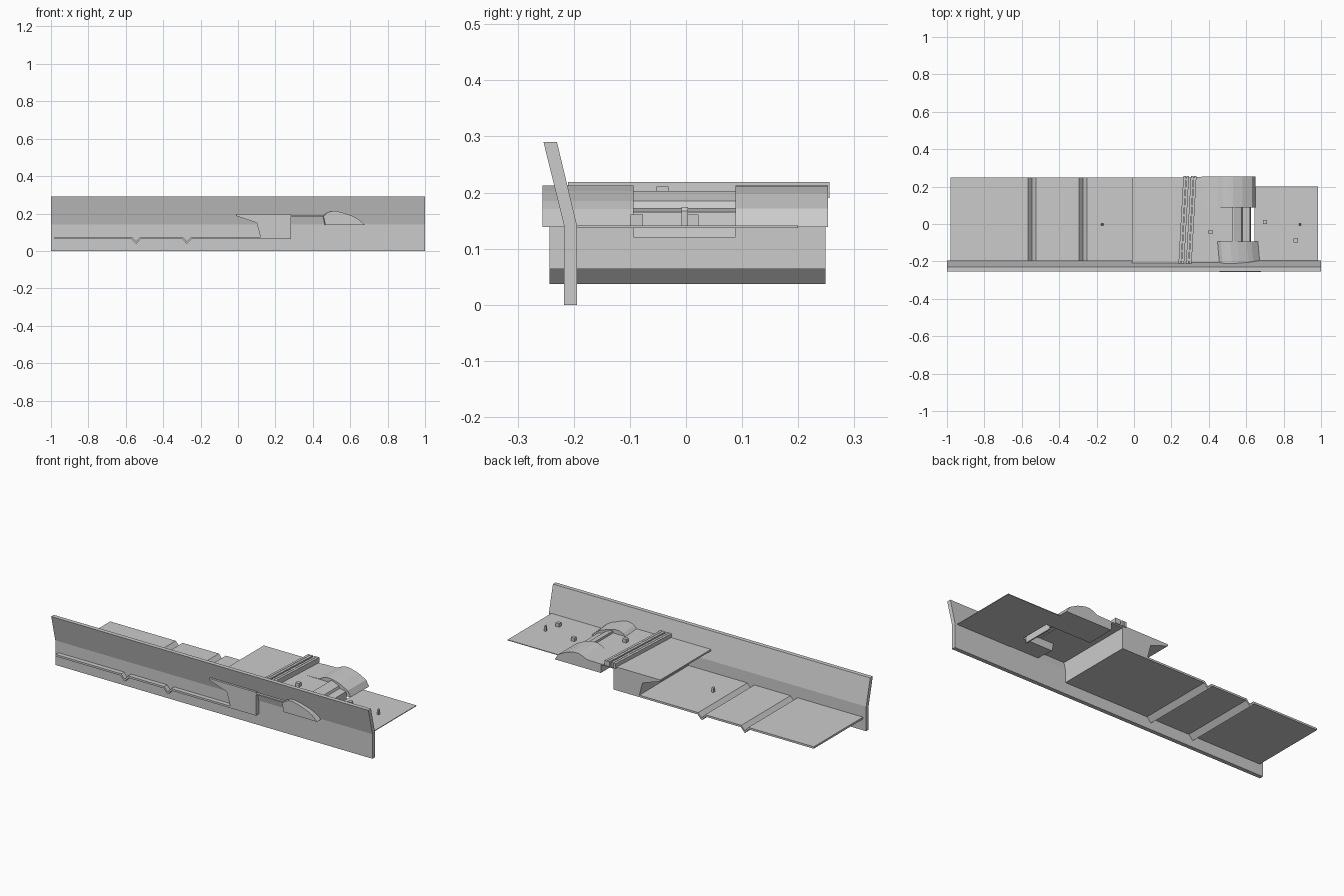
import bpy, bmesh


def prism(name, pts, a, b, axis='y', shear=0.0):
    """Extrude a closed profile. axis y: pts are (x, z); axis x: pts are (y, z)."""
    bm = bmesh.new()
    rings = []
    for t, s in ((a, -shear / 2), (b, shear / 2)):
        rings.append([bm.verts.new((u + s, t, z) if axis == 'y' else (t, u, z))
                      for u, z in pts])
    n = len(pts)
    for i in range(n):
        j = (i + 1) % n
        bm.faces.new((rings[0][i], rings[0][j], rings[1][j], rings[1][i]))
    caps = [bm.faces.new(rings[0]), bm.faces.new(rings[1][::-1])]
    bmesh.ops.recalc_face_normals(bm, faces=bm.faces[:])
    bmesh.ops.triangulate(bm, faces=caps)
    me = bpy.data.meshes.new(name)
    bm.to_mesh(me)
    bm.free()
    ob = bpy.data.objects.new(name, me)
    bpy.context.collection.objects.link(ob)
    return ob


def box(name, x0, x1, y0, y1, z0, z1):
    return prism(name, [(x0, z0), (x1, z0), (x1, z1), (x0, z1)], y0, y1)


# long side wall, leaning outwards at the top
prism("side_wall", [(-0.217, 0), (-0.194, 0), (-0.194, 0.14), (-0.230, 0.29),
                    (-0.254, 0.29), (-0.217, 0.14)], -1, 1, axis='x')

# lower floor with two V grooves, rising to the overhanging step
top, under = [(-0.98, 0.075)], [(-0.98, 0.064)]
for gx in (-0.545, -0.273):
    top += [(gx - 0.022, 0.075), (gx, 0.05), (gx + 0.022, 0.075)]
    under += [(gx - 0.026, 0.064), (gx, 0.037), (gx + 0.026, 0.064)]
step = [(0.12, 0.075), (0.10, 0.15), (-0.012, 0.188), (-0.012, 0.197),
        (0.283, 0.197), (0.283, 0.064)]
prism("floor_and_step", top + step + under[::-1], -0.243, 0.249)

# thin upper deck behind the step
box("upper_deck", 0.283, 0.53, -0.243, 0.25, 0.183, 0.19)

# slanted rails across the step
for x in (0.266, 0.306):
    for dx in (-0.008, 0.008):
        c = x + dx
        prism("cross_rail", [(c - 0.007, 0.19), (c + 0.007, 0.19),
                             (c + 0.007, 0.219), (c - 0.007, 0.219)],
              -0.21, 0.256, shear=0.026)

# curved humps either side of the recess
prism("near_hump", [(0.46, 0.139), (0.45, 0.187), (0.47, 0.204), (0.495, 0.213),
                    (0.52, 0.213), (0.56, 0.203), (0.61, 0.185), (0.635, 0.171),
                    (0.672, 0.139)], -0.256, -0.094, shear=-0.014)
prism("far_hump", [(0.36, 0.139), (0.36, 0.19), (0.45, 0.192), (0.475, 0.205),
                   (0.50, 0.213), (0.53, 0.212), (0.58, 0.198), (0.63, 0.172),
                   (0.65, 0.139)], 0.088, 0.253)

# stepped panel in the recess
prism("recess_panel", [(0.525, 0.203), (0.535, 0.203), (0.575, 0.185), (0.58, 0.172),
                       (0.62, 0.165), (0.625, 0.12), (0.618, 0.12), (0.613, 0.159),
                       (0.573, 0.166), (0.568, 0.178), (0.525, 0.185)], -0.094, 0.088)

# end plate
box("end_plate", 0.645, 0.985, -0.205, 0.2, 0.137, 0.141)

# small blocks and pins standing on the decks
for x, y, z, h in ((0.41, -0.042, 0.19, 0.021), (0.70, 0.011, 0.141, 0.020),
                   (0.865, -0.088, 0.141, 0.020)):
    box("small_block", x - 0.011, x + 0.011, y - 0.011, y + 0.011, z, z + h)
for x, z in ((-0.17, 0.073), (0.887, 0.141)):
    prism("pin", [(x - 0.006, z), (x + 0.006, z), (x + 0.006, z + 0.026),
                  (x, z + 0.033), (x - 0.006, z + 0.026)], -0.008, 0.004)
